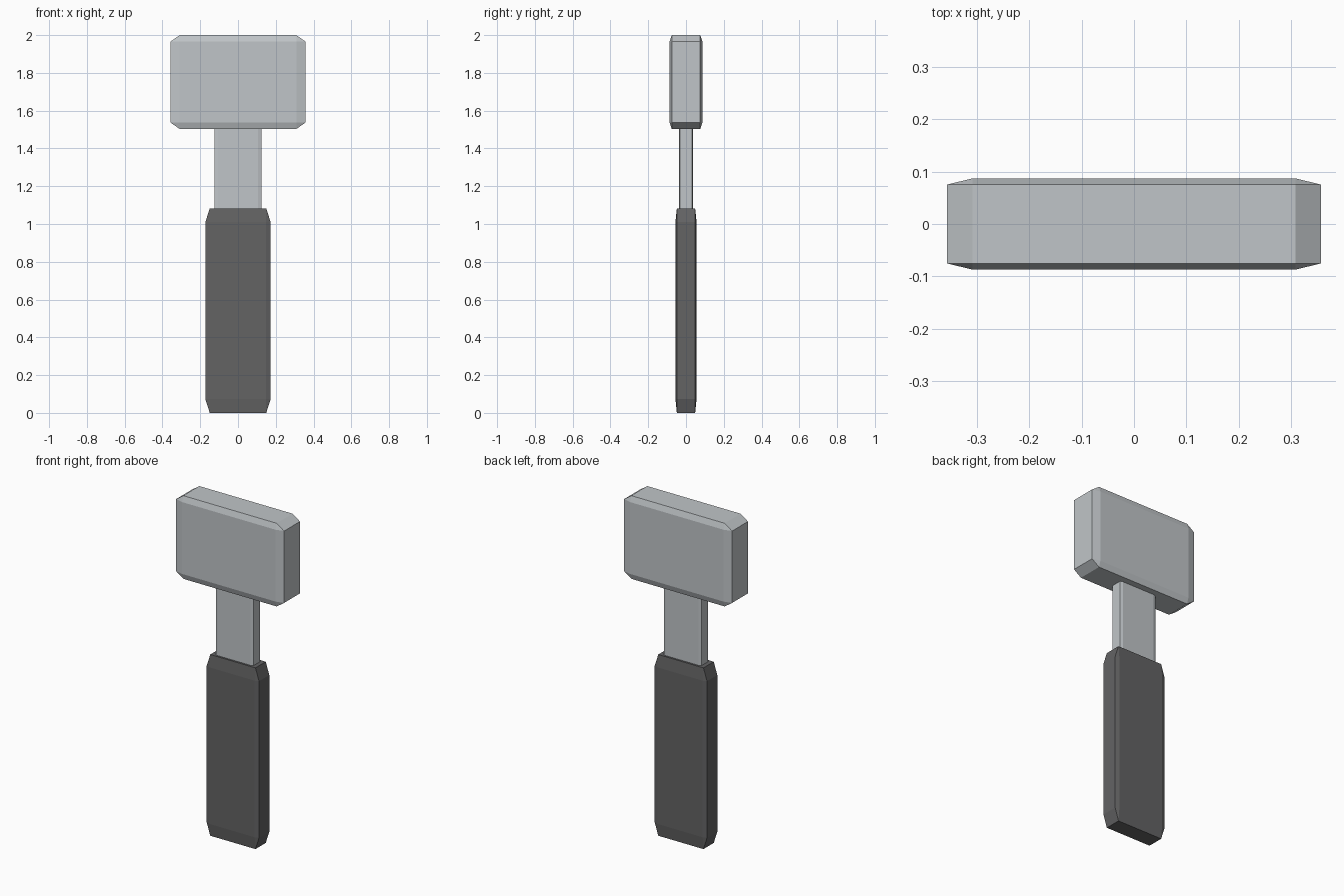
import bpy
import bmesh
from mathutils import Vector

cube = bpy.data.objects.get("Cube")
if cube:
    bpy.data.objects.remove(cube, do_unlink=True)


def make_material(name, colour):
    mat = bpy.data.materials.new(name)
    mat.use_nodes = True
    mat.diffuse_color = colour
    mat.node_tree.nodes["Principled BSDF"].inputs["Base Color"].default_value = colour
    return mat


def chamfered_block(name, width, depth, bottom, top, mat, chamfer=0.068):
    """Unit cube chamfered first, then stretched, so the chamfer follows the proportions."""
    bm = bmesh.new()
    bmesh.ops.create_cube(bm, size=1)
    bmesh.ops.bevel(bm, geom=bm.edges[:], offset=chamfer, segments=1,
                    affect='EDGES', profile=0.5)
    bmesh.ops.scale(bm, vec=Vector((width, depth, top - bottom)), verts=bm.verts)
    bmesh.ops.translate(bm, vec=Vector((0, 0, (top + bottom) / 2)), verts=bm.verts)
    bmesh.ops.recalc_face_normals(bm, faces=bm.faces)
    mesh = bpy.data.meshes.new(name)
    bm.to_mesh(mesh)
    bm.free()
    mesh.materials.append(mat)
    obj = bpy.data.objects.new(name, mesh)
    bpy.context.collection.objects.link(obj)
    return obj


steel = make_material("light steel", (0.53, 0.56, 0.58, 1))
rubber = make_material("dark rubber", (0.125, 0.125, 0.127, 1))

# Grip, shaft running into both neighbours, and the wide head
chamfered_block("grip", 0.346, 0.112, 0, 1.083, rubber)
chamfered_block("shaft", 0.248, 0.074, 0.95, 1.64, steel)
chamfered_block("head", 0.714, 0.174, 1.503, 2, steel)
